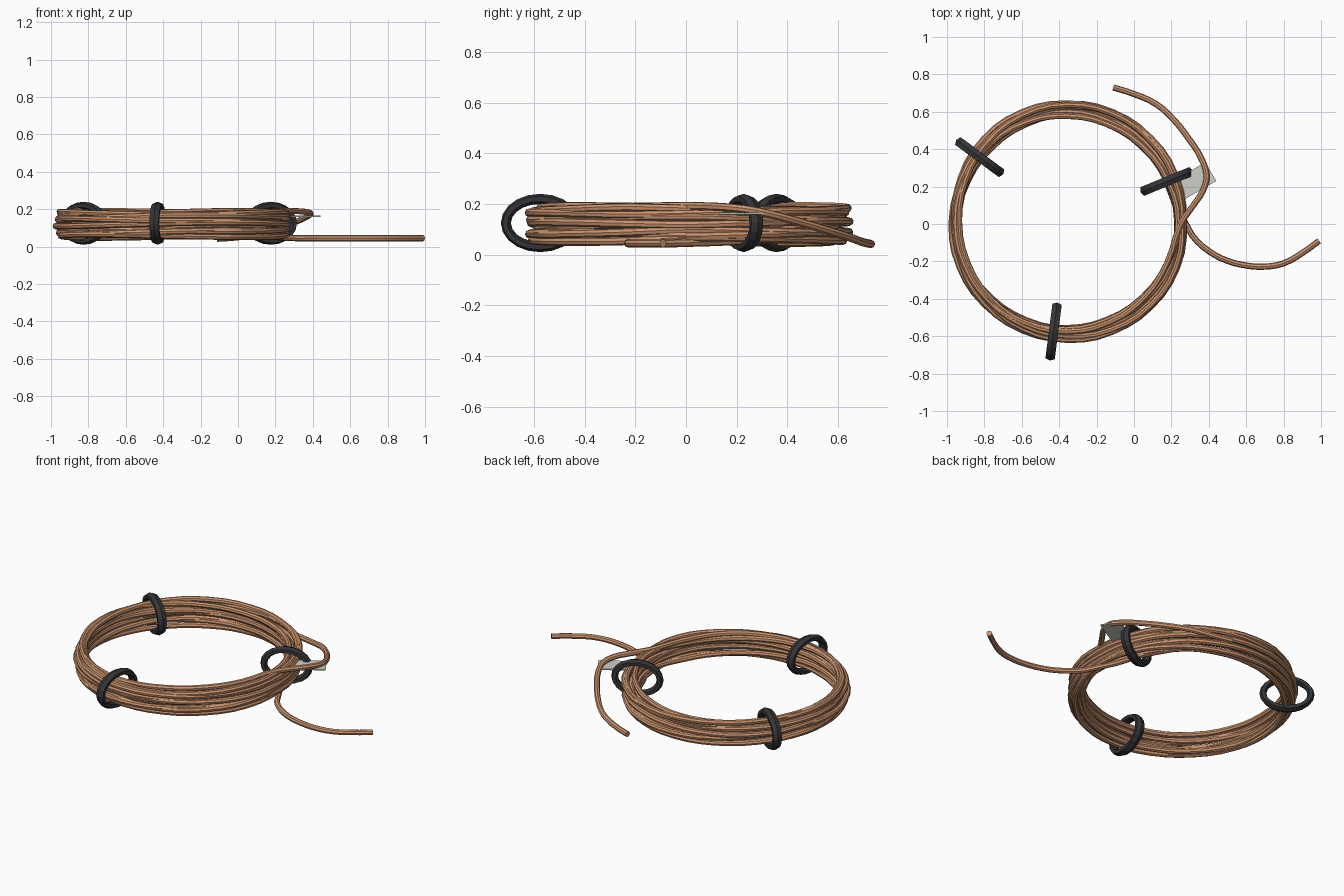
import bpy
import math
import random
from mathutils import Vector, Matrix

random.seed(4)
if "Cube" in bpy.data.objects:
    bpy.data.objects.remove(bpy.data.objects["Cube"], do_unlink=True)


def make_material(name, rgb, roughness=0.6):
    mat = bpy.data.materials.new(name)
    mat.use_nodes = True
    mat.diffuse_color = (*rgb, 1)
    bsdf = mat.node_tree.nodes["Principled BSDF"]
    bsdf.inputs["Base Color"].default_value = (*rgb, 1)
    bsdf.inputs["Roughness"].default_value = roughness
    return mat


copper = make_material("copper", (0.60, 0.30, 0.16))
rubber = make_material("dark rubber", (0.035, 0.035, 0.04))
label_grey = make_material("label grey", (0.62, 0.63, 0.58))


def select_only(obj):
    bpy.ops.object.select_all(action="DESELECT")
    obj.select_set(True)
    bpy.context.view_layer.objects.active = obj


def swept_object(name, points, mat, radius=0, profile=None, cyclic=False, steps=3):
    """Sweep a round or custom profile along a smooth path and make it a mesh."""
    curve = bpy.data.curves.new(name, "CURVE")
    curve.dimensions = "3D"
    curve.resolution_u = steps
    spline = curve.splines.new("BEZIER")
    spline.bezier_points.add(len(points) - 1)
    for knot, co in zip(spline.bezier_points, points):
        knot.co = co
        knot.handle_left_type = knot.handle_right_type = "AUTO"
    spline.use_cyclic_u = cyclic
    curve.bevel_depth = radius
    curve.bevel_resolution = 2
    curve.use_fill_caps = True
    curve.materials.append(mat)
    obj = bpy.data.objects.new(name, curve)
    bpy.context.collection.objects.link(obj)
    select_only(obj)
    bpy.ops.object.convert(target="MESH")
    bpy.ops.object.shade_smooth_by_angle(angle=math.radians(30))
    return bpy.context.object


# Coiled wire: loose lower tail, many overlapping turns, loose upper tail
CENTRE = Vector((-0.36, 0.01, 0))
TURNS = 14
PER_TURN = 16
lower_tail = [(0.99, -0.09), (0.90, -0.155), (0.80, -0.21), (0.70, -0.228),
              (0.60, -0.222), (0.50, -0.197), (0.40, -0.145), (0.31, -0.06)]
upper_tail = [(0.31, 0.09, 0.19), (0.37, 0.18, 0.185), (0.388, 0.26, 0.175),
              (0.36, 0.35, 0.155), (0.29, 0.46, 0.125), (0.21, 0.56, 0.095),
              (0.12, 0.64, 0.07), (0.0, 0.695, 0.05), (-0.11, 0.73, 0.042)]

path = [(x, y, 0.045) for x, y in lower_tail]
offsets = [(0.036 if k % 2 else -0.036) + random.uniform(-0.012, 0.012)
           for k in range(TURNS + 1)]
lifts = [random.uniform(-0.012, 0.012) for k in range(TURNS + 1)]
last = TURNS * PER_TURN
for i in range(2, last):
    k, f = divmod(i, PER_TURN)
    f /= PER_TURN
    angle = math.tau * f
    ease = f * f * (3 - 2 * f)
    # Turns gather into a tight bundle where the tails leave
    spread = 0.4 + 0.6 * math.sin(angle / 2) ** 0.7
    side = offsets[k] + (offsets[k + 1] - offsets[k]) * ease
    lift = lifts[k] + (lifts[k + 1] - lifts[k]) * ease
    wobble = 0.012 * math.sin(2 * angle + 2.3 * k)
    r = 0.603 + spread * (side + wobble) + 0.008 * math.cos(angle)
    z = 0.042 + 0.15 * i / last + lift
    z += 0.008 * math.sin(2 * angle + 1.7 * k)
    z = min(max(z, 0.035), 0.2)
    path.append(CENTRE + Vector((r * math.cos(angle), r * math.sin(angle), z)))
path.append((0.25, 0.0, 0.192))
path += upper_tail
swept_object("wire_coil", path, copper, radius=0.0165)


# Rubber ties: upright oval rings with a six-sided section
def tie_ring(name, a, b):
    a, b = Vector(a), Vector(b)
    along = (b - a).normalized()
    bpy.ops.mesh.primitive_torus_add(major_segments=20, minor_segments=6,
                                     major_radius=1, minor_radius=0.1)
    ring = bpy.context.object
    ring.name = name
    half, tall, tube = (b - a).length / 2, 0.115, 0.02
    mid = (a + b) / 2
    side = Vector((-along.y, along.x))
    for v in ring.data.vertices:
        flat = Vector(v.co[:2])
        unit = flat.normalized()
        grow = (flat.length - 1) / 0.1 * tube
        u = unit.x * (half - tube + grow)
        w = unit.y * (tall - tube + grow)
        place = mid + along * u + side * (v.co.z / 0.1 * 0.029)
        v.co = (place.x, place.y, 0.125 + w)
    ring.data.update()
    ring.data.materials.append(rubber)
    select_only(ring)
    bpy.ops.object.shade_flat()


tie_ring("front_tie", (-0.45, -0.73), (-0.41, -0.42))
tie_ring("left_back_tie", (-0.95, 0.45), (-0.70, 0.265))
tie_ring("tail_tie", (0.035, 0.17), (0.315, 0.285))

# Thin label plate held between the coil and the upper tail
outline = [(0.25, 0.12), (0.44, 0.23), (0.38, 0.33), (0.245, 0.25)]
low, high = 0.159, 0.166
verts = [(x, y, z) for z in (low, high) for x, y in outline]
faces = [(3, 2, 1, 0), (4, 5, 6, 7)]
faces += [(i, (i + 1) % 4, (i + 1) % 4 + 4, i + 4) for i in range(4)]
mesh = bpy.data.meshes.new("label_plate")
mesh.from_pydata(verts, [], faces)
mesh.materials.append(label_grey)
bpy.context.collection.objects.link(bpy.data.objects.new("label_plate", mesh))
